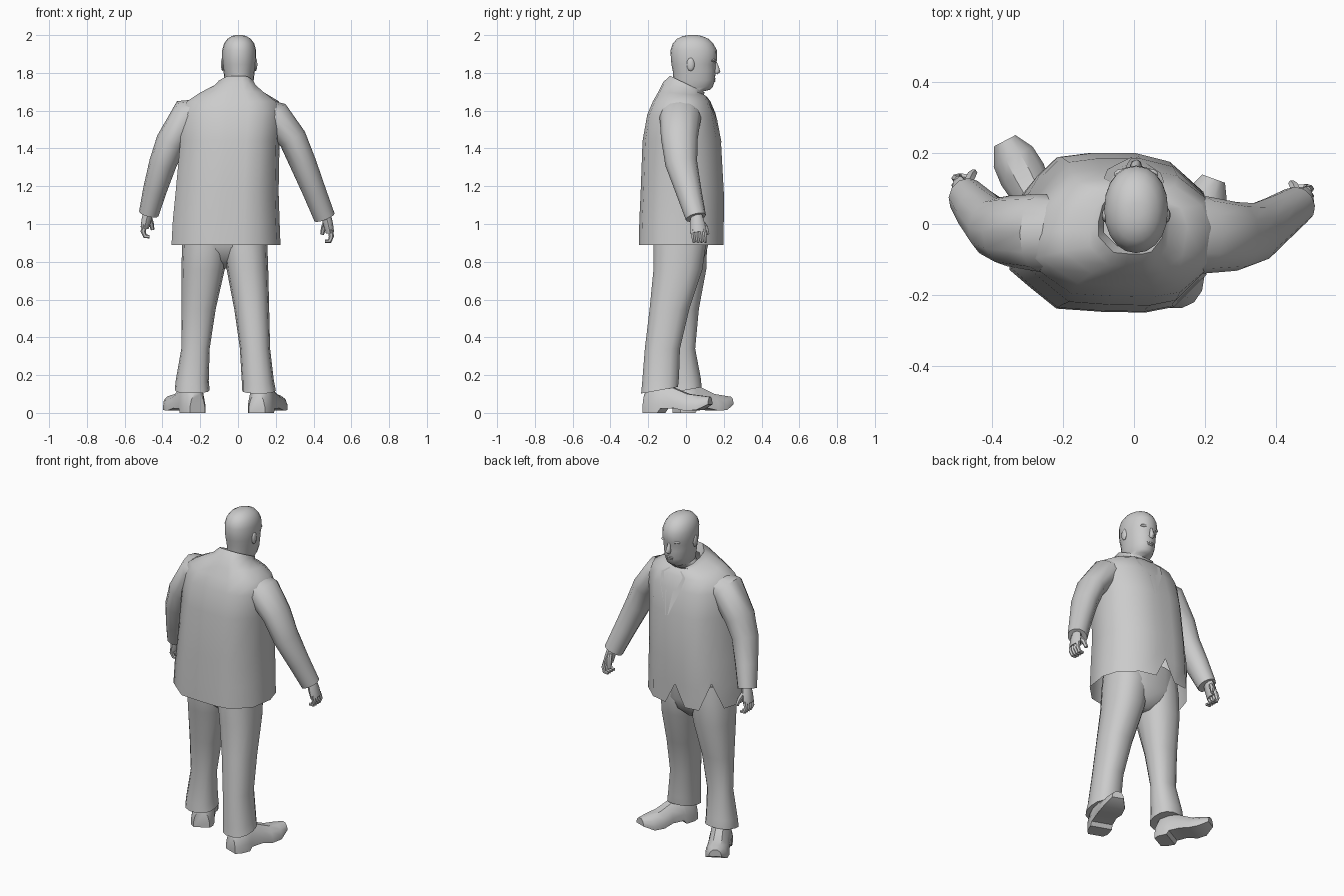
import bpy, bmesh, math
from mathutils import Vector
from mathutils.bvhtree import BVHTree

if "Cube" in bpy.data.objects:
    bpy.data.objects.remove(bpy.data.objects["Cube"])

grey = bpy.data.materials.new("plain grey")
grey.diffuse_color = (0.6, 0.6, 0.6, 1)
grey.use_nodes = True
grey.node_tree.nodes["Principled BSDF"].inputs["Base Color"].default_value = grey.diffuse_color


def finish(name, bm, angle=45):
    bmesh.ops.recalc_face_normals(bm, faces=bm.faces)
    me = bpy.data.meshes.new(name)
    bm.to_mesh(me)
    bm.free()
    me.materials.append(grey)
    ob = bpy.data.objects.new(name, me)
    bpy.context.collection.objects.link(ob)
    bpy.ops.object.select_all(action='DESELECT')
    ob.select_set(True)
    bpy.context.view_layer.objects.active = ob
    bpy.ops.object.shade_smooth_by_angle(angle=math.radians(angle))
    return ob


def skin(bm, rings, bottom=True, top=True):
    """Bridge point rings with quads and cap the ends."""
    vs = [[bm.verts.new(p) for p in r] for r in rings]
    n = len(vs[0])
    for a, b in zip(vs, vs[1:]):
        for i in range(n):
            bm.faces.new((a[i], a[(i + 1) % n], b[(i + 1) % n], b[i]))
    if bottom:
        bm.faces.new(vs[0][::-1])
    if top:
        bm.faces.new(vs[-1])


def fit(outline, z, x0, x1, y0, y1, tilt=0.0):
    """Scale a unit outline into the given bounds; tilt slopes it along y."""
    return [Vector(((x0 + x1) / 2 + (x1 - x0) / 2 * u, (y0 + y1) / 2 + (y1 - y0) / 2 * v,
                    z + tilt * (y1 - y0) / 2 * v)) for u, v in outline]


def ring(z, x0, x1, y0, y1, n, p=2.0, tilt=0.0):
    """Level superellipse ring."""
    trig = [(math.cos(2 * math.pi * i / n), math.sin(2 * math.pi * i / n)) for i in range(n)]
    unit = [[math.copysign(abs(t) ** (2 / p), t) for t in cs] for cs in trig]
    return fit(unit, z, x0, x1, y0, y1, tilt)


def tube(bm, path, n=10):
    """Path of (x, y, z, side radius, depth radius)."""
    pts = [Vector(q[:3]) for q in path]
    rings = []
    for i, q in enumerate(path):
        t = (pts[min(i + 1, len(pts) - 1)] - pts[max(i - 1, 0)]).normalized()
        u = t.cross(Vector((0, 1, 0))).normalized()
        v = u.cross(t)
        rings.append([pts[i] + u * q[3] * math.cos(2 * math.pi * k / n)
                      + v * q[4] * math.sin(2 * math.pi * k / n) for k in range(n)])
    skin(bm, rings)


def blob(bm, loc, size):
    res = bmesh.ops.create_uvsphere(bm, u_segments=10, v_segments=6, radius=1)
    for v in res['verts']:
        v.co = Vector([v.co[i] * size[i] + loc[i] for i in range(3)])


# Jacket body: chamfered outline, open at the hem
outline = [(1, .1), (.9, .52), (.58, .89), (.23, 1), (0, 1), (-.23, 1), (-.54, .95), (-.72, .73),
           (-.88, .48), (-1, 0), (-1, -.46), (-.80, -.68), (-.54, -.95), (-.1, -.99), (.33, -1),
           (.61, -.93), (.93, -.52)]
rows = [(0.89, -.352, .225, -.25, .198), (1.02, -.345, .22, -.247, .2),
        (1.17, -.33, .215, -.24, .2), (1.44, -.305, .22, -.23, .185),
        (1.58, -.30, .235, -.205, .155), (1.65, -.27, .215, -.175, .125),
        (1.69, -.2, .15, -.145, .105, -.1), (1.72, -.125, .1, -.12, .09, -.3),
        (1.74, -.1, .085, -.085, .1, -.48), (1.70, -.085, .075, -.065, .085, -.4)]
rings = [fit(outline, *r) for r in rows]
# Hem notches: front opening and hip vent
rings[0][4].z += .13
rings[1][4].z += .04
rings[0][7].z += .16
rings[1][7].z += .08
bm = bmesh.new()
skin(bm, rings, bottom=False, top=False)
tree = BVHTree.FromBMesh(bm)
finish("jacket", bm, 50)

# Lapels laid on the chest
bm = bmesh.new()
for s in (-1, 1):
    vs = []
    for x, z in ((.04, 1.68), (.085, 1.65), (.075, 1.59), (.005, 1.42), (.02, 1.55)):
        hit = tree.ray_cast(Vector((s * x, 1, z)), Vector((0, -1, 0)))[0]
        vs.append(bm.verts.new((s * x, (hit.y if hit else .1) + .004, z)))
    bm.faces.new(vs)
finish("lapels", bm)

# Sleeves
sleeves = {
    "left_sleeve": [(-.12, -.03, 1.61, .06, .10), (-.265, -.025, 1.575, .095, .11),
                    (-.355, -.02, 1.43, .082, .10), (-.398, -.01, 1.32, .073, .085),
                    (-.44, .035, 1.18, .063, .07), (-.472, .075, 1.055, .053, .057)],
    "right_sleeve": [(.08, -.03, 1.62, .06, .10), (.195, -.03, 1.565, .09, .11),
                     (.29, -.035, 1.45, .075, .097), (.345, -.025, 1.32, .07, .085),
                     (.405, .015, 1.17, .062, .068), (.458, .052, 1.035, .057, .055)]}
for name, path in sleeves.items():
    bm = bmesh.new()
    tube(bm, path, 12)
    finish(name, bm)

# Hands with curled fingers and thumb
for name, s, x, y, z in (("left_hand", -1, .472, .085, 1.055), ("right_hand", 1, .465, .055, 1.03)):
    bm = bmesh.new()
    tube(bm, [(s * x, y, z + .02, .026, .03), (s * (x + .012), y + .005, z - .03, .026, .040),
              (s * (x + .022), y + .01, z - .075, .022, .043)], 8)
    for k in range(4):
        fy = y - .02 + .02 * k
        tube(bm, [(s * (x + .022), fy, z - .06, .014, .012),
                  (s * (x + .03), fy + .004, z - .095, .014, .012),
                  (s * (x + .02), fy + .008, z - .12, .012, .011),
                  (s * (x - .004), fy + .008, z - .122, .009, .009)], 6)
    tube(bm, [(s * x, y + .025, z - .015, .014, .014), (s * (x - .012), y + .05, z - .05, .014, .014),
              (s * (x - .02), y + .06, z - .085, .010, .010)], 6)
    finish(name, bm)

# Trouser legs and hips
legs = {
    "left_trouser_leg": [(.12, -.335, -.15, -.095, .085), (.17, -.33, -.155, -.09, .08),
                         (.34, -.30, -.15, -.075, .05), (.55, -.30, -.118, -.10, .07),
                         (.76, -.30, -.07, -.14, .11), (.9, -.295, -.05, -.165, .115),
                         (1.0, -.28, -.06, -.16, .11)],
    "right_trouser_leg": [(.12, .02, .20, -.24, -.04), (.17, .02, .19, -.235, -.035),
                          (.34, .01, .17, -.22, -.03), (.55, -.02, .165, -.195, .02),
                          (.76, -.06, .16, -.175, .09), (.9, -.08, .155, -.175, .11),
                          (1.0, -.07, .15, -.16, .1)]}
for name, rws in legs.items():
    bm = bmesh.new()
    skin(bm, [ring(r[0], *r[1:], 14, 2.3, .18 if r[0] < .2 else 0) for r in rws])
    finish(name, bm)
bm = bmesh.new()
skin(bm, [ring(.765, -.10, -.03, -.06, .05, 14), ring(.81, -.20, .07, -.11, .095, 14, 2.3),
          ring(.88, -.28, .14, -.155, .118, 14, 2.5), ring(1.02, -.28, .15, -.16, .125, 14, 2.5)])
finish("hips", bm)

# Shoes: stations of (distance, half width, sole height, upper height)
stations = [(0, .045, .0, .10), (.03, .062, .0, .15), (.085, .064, .0, .16), (.10, .062, .022, .155),
            (.17, .060, .025, .125), (.23, .067, .012, .10), (.29, .062, .015, .092), (.345, .034, .045, .085)]
section = [(-1, 0), (-1, .3), (-.8, .7), (-.35, 1), (.35, 1), (.8, .7), (1, .3), (1, 0)]
for name, heel, toe in (("left_shoe", (-.215, -.05), (-.365, .235)), ("right_shoe", (.10, -.215), (.225, .128))):
    h, d = Vector((*heel, 0)), Vector((*toe, 0)) - Vector((*heel, 0))
    side = Vector((d.y, -d.x, 0)).normalized()
    bm = bmesh.new()
    skin(bm, [[h + d * (t / .345) + side * (w * a) + Vector((0, 0, lo + (hi - lo) * b))
               for a, b in section] for t, w, lo, hi in stations])
    finish(name, bm, 40)

# Head and neck
cx = .006
profile = [(1.60, -.05, .06, .07), (1.70, -.06, .085, .076), (1.71, -.062, .125, .062),
           (1.725, -.064, .142, .068), (1.76, -.066, .153, .077), (1.81, -.07, .157, .083),
           (1.845, -.077, .157, .088), (1.87, -.08, .165, .090), (1.92, -.082, .163, .090),
           (1.955, -.07, .145, .080), (1.98, -.048, .12, .062), (1.995, -.015, .085, .038),
           (2.0, .015, .06, .018)]
bm = bmesh.new()
skin(bm, [ring(z, cx - w, cx + w, a, b, 20, 2.1) for z, a, b, w in profile])
finish("head", bm, 60)

# Nose, brow, lips and ears
bm = bmesh.new()
tube(bm, [(cx, .153, 1.86, .007, .008), (cx, .162, 1.825, .012, .014),
          (cx, .165, 1.808, .017, .017), (cx, .157, 1.798, .011, .010)], 8)
finish("nose", bm, 60)
bm = bmesh.new()
for s in (-1, 1):
    blob(bm, (cx + s * .035, .141, 1.866), (.028, .016, .009))
blob(bm, (cx, .148, 1.768), (.024, .009, .006))
blob(bm, (cx, .147, 1.757), (.020, .009, .006))
finish("brow_and_lips", bm, 60)
bm = bmesh.new()
for s in (-1, 1):
    blob(bm, (cx + s * .087, .025, 1.845), (.010, .021, .036))
finish("ears", bm, 60)
